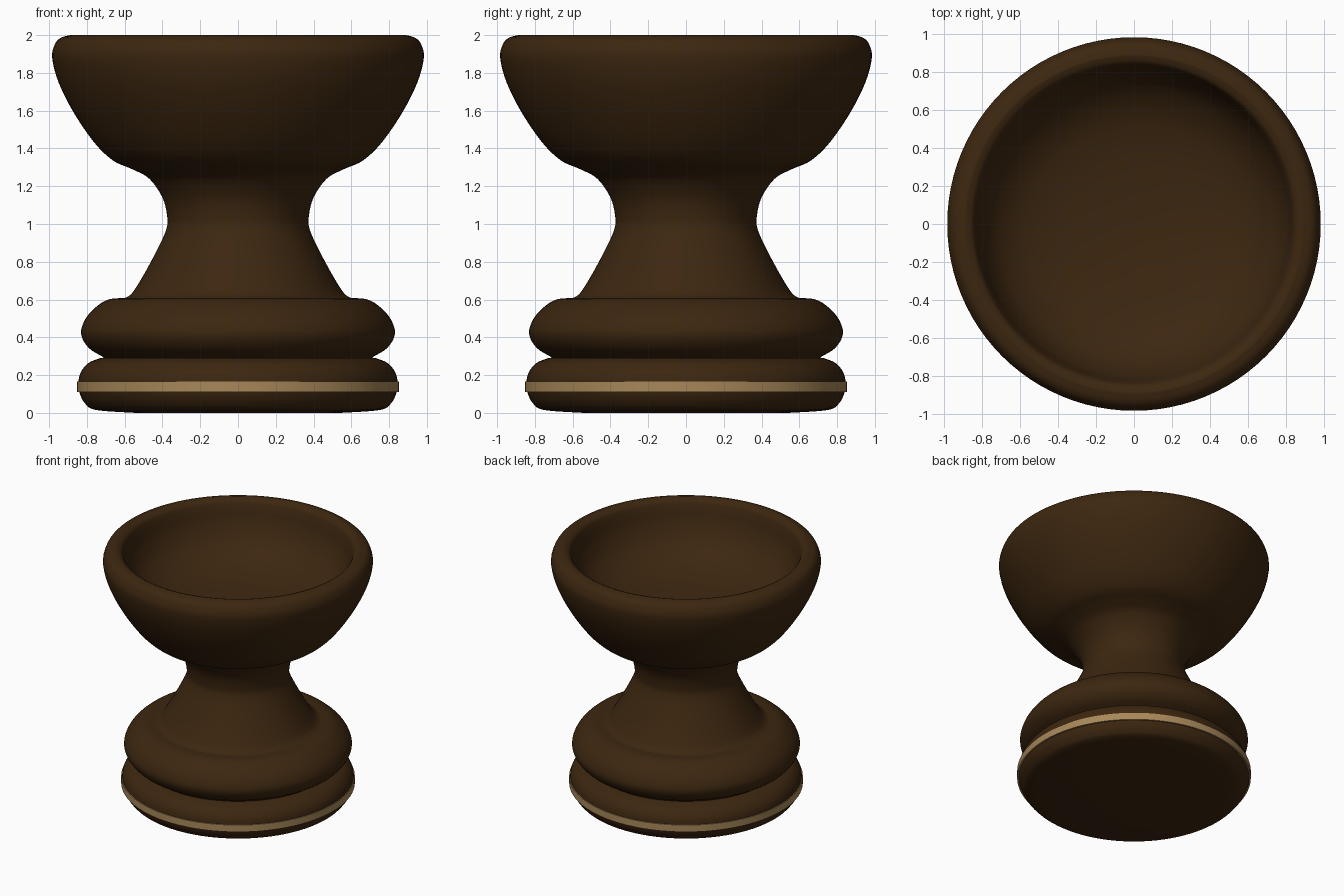
import bpy
import math
from mathutils import Vector

if "Cube" in bpy.data.objects:
    bpy.data.objects.remove(bpy.data.objects["Cube"], do_unlink=True)


def material(name, rgb):
    mat = bpy.data.materials.new(name)
    mat.use_nodes = True
    mat.diffuse_color = (*rgb, 1)
    mat.node_tree.nodes["Principled BSDF"].inputs["Base Color"].default_value = (*rgb, 1)
    return mat


def smooth_profile(points, steps=5):
    """Catmull-Rom curve through (radius, height) points."""
    pts = [Vector(p) for p in points]
    pts = [pts[0]] + pts + [pts[-1]]
    out = []
    for a, b, c, d in zip(pts, pts[1:], pts[2:], pts[3:]):
        for i in range(steps):
            t = i / steps
            out.append(b + (c - a) * t / 2
                       + (2 * a - 5 * b + 4 * c - d) * t * t / 2
                       + (3 * b - a - 3 * c + d) * t ** 3 / 2)
    return out + [pts[-1]]


def lathe(name, profile, mat, closed=False, segments=96):
    """Turn a profile about z; a zero radius becomes a single pole."""
    verts, rings, faces = [], [], []
    for r, z in profile:
        n = 1 if r < 0.001 else segments
        rings.append(range(len(verts), len(verts) + n))
        for k in range(n):
            a = math.tau * k / segments
            verts.append((r * math.cos(a), r * math.sin(a), z))
    pairs = list(zip(rings, rings[1:]))
    if closed:
        pairs.append((rings[-1], rings[0]))
    for lo, hi in pairs:
        for k in range(segments):
            j = (k + 1) % segments
            quad = [lo[k % len(lo)], lo[j % len(lo)], hi[j % len(hi)], hi[k % len(hi)]]
            faces.append(list(dict.fromkeys(quad)))
    mesh = bpy.data.meshes.new(name)
    mesh.from_pydata(verts, [], faces)
    mesh.materials.append(mat)
    obj = bpy.data.objects.new(name, mesh)
    bpy.context.collection.objects.link(obj)
    bpy.ops.object.select_all(action="DESELECT")
    obj.select_set(True)
    bpy.context.view_layer.objects.active = obj
    bpy.ops.object.shade_smooth_by_angle(angle=math.radians(40))
    return obj


wood = material("dark wood", (0.046, 0.020, 0.005))
brass = material("pale brass", (0.39, 0.245, 0.10))

# Foot disc, with a flat underside
foot = [(0.54, 0.0), (0.75, 0.015), (0.81, 0.05), (0.84, 0.11), (0.845, 0.165),
        (0.83, 0.22), (0.79, 0.265), (0.73, 0.29)]
# Rounded collar above the groove
collar = [(0.72, 0.30), (0.78, 0.335), (0.82, 0.385), (0.83, 0.44), (0.80, 0.51),
          (0.74, 0.57), (0.68, 0.602), (0.60, 0.608)]
# Waisted stem flaring into the outside of the bowl
stem = [(0.60, 0.608), (0.56, 0.635), (0.50, 0.73), (0.43, 0.86), (0.38, 0.97),
        (0.375, 1.04), (0.40, 1.14), (0.47, 1.24), (0.56, 1.29), (0.66, 1.335),
        (0.76, 1.43), (0.87, 1.59), (0.95, 1.75), (0.984, 1.88), (0.97, 1.95),
        (0.94, 1.985), (0.89, 2.0)]
# Rolled lip and hollow of the bowl
hollow = [(0.89, 2.0), (0.85, 1.98), (0.83, 1.93), (0.80, 1.82), (0.73, 1.70),
          (0.60, 1.60), (0.42, 1.54), (0.20, 1.51), (0.0, 1.50)]

lathe("foot", [(0, 0)] + smooth_profile(foot) + [(0, 0.29)], wood)
lathe("collar", [(0, 0.28), (0.70, 0.28)] + smooth_profile(collar) + [(0, 0.608)], wood)
lathe("stem_and_bowl", [(0, 0.58), (0.60, 0.58)] + smooth_profile(stem)
      + smooth_profile(hollow)[1:], wood)

# Flat metal band around the foot
lathe("foot_band", [(0.83, 0.11), (0.852, 0.11), (0.852, 0.165), (0.83, 0.165)],
      brass, closed=True)
